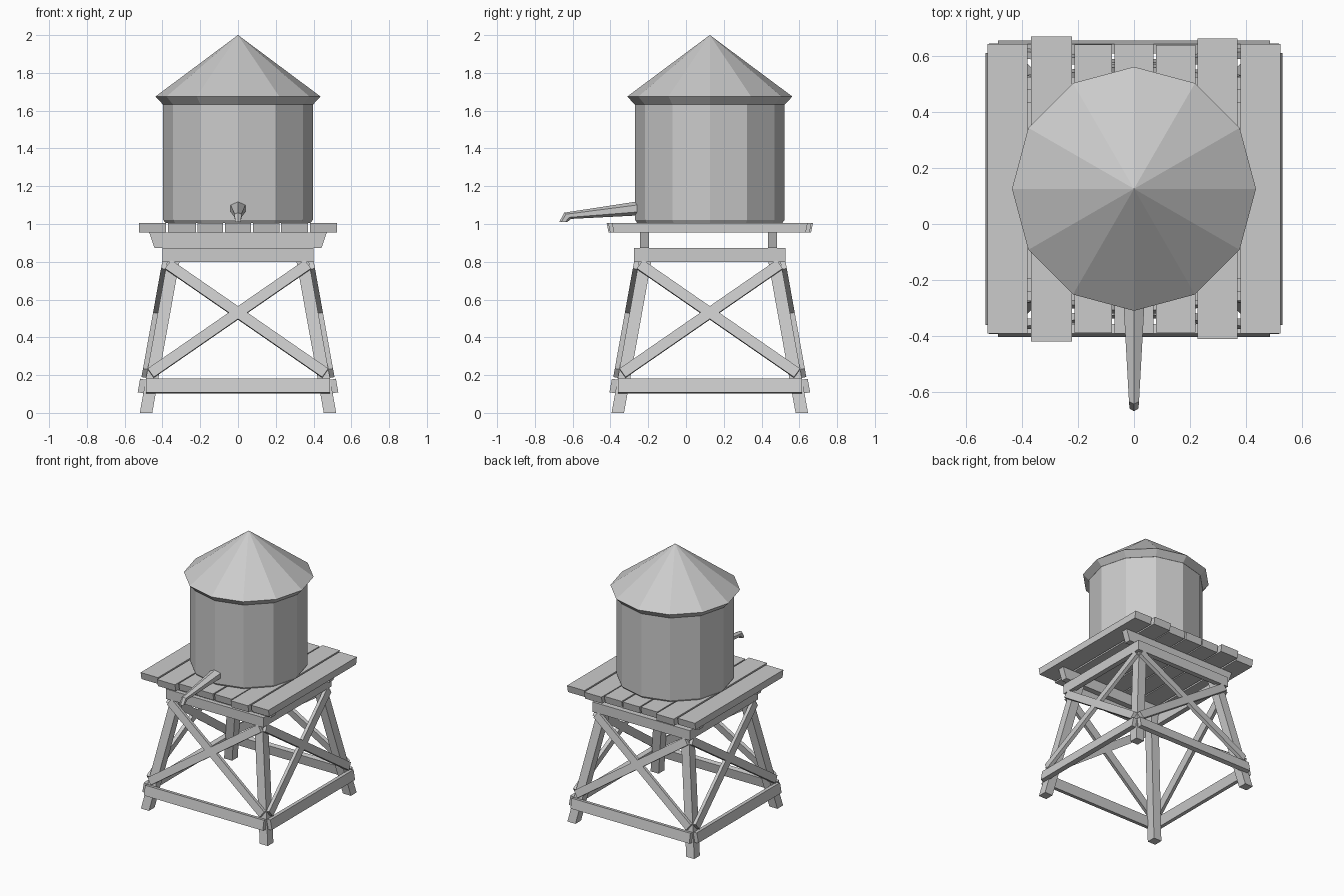
import bpy, math
from mathutils import Vector, Matrix

if "Cube" in bpy.data.objects:
    bpy.data.objects.remove(bpy.data.objects["Cube"])

CY = 0.126          # tower axis in y
LEAN = 0.18         # inward slope of the legs
CENTRE = Matrix.Translation((0, CY, 0))


def loft(name, rings, mat=CENTRE):
    """Closed solid through rings of equal point count."""
    n = len(rings[0])
    verts = [mat @ Vector(p) for r in rings for p in r]
    faces = [tuple(reversed(range(n))),
             tuple(range((len(rings) - 1) * n, len(rings) * n))]
    for k in range(len(rings) - 1):
        for i in range(n):
            j = (i + 1) % n
            faces.append((k*n + i, k*n + j, (k+1)*n + j, (k+1)*n + i))
    me = bpy.data.meshes.new(name)
    me.from_pydata(verts, [], faces)
    me.validate()
    ob = bpy.data.objects.new(name, me)
    bpy.context.collection.objects.link(ob)
    # consistent outward normals
    import bmesh
    bm = bmesh.new()
    bm.from_mesh(me)
    bmesh.ops.recalc_face_normals(bm, faces=bm.faces)
    bm.to_mesh(me)
    bm.free()
    return ob


def rect(x0, x1, y0, y1, z):
    return [(x0, y0, z), (x1, y0, z), (x1, y1, z), (x0, y1, z)]


def bar(name, a, b, normal, width, thick, mat):
    """Board from a to b whose wide face looks along normal."""
    a, b = Vector(a), Vector(b)
    d = (b - a).normalized()
    n = Vector(normal).normalized() * thick / 2
    w = d.cross(n).normalized() * width / 2
    return loft(name, [[p - n - w, p + n - w, p + n + w, p - n + w] for p in (a, b)], mat)


def circle(r, z, n=12):
    return [(r * math.cos(2*math.pi*i/n), r * math.sin(2*math.pi*i/n), z) for i in range(n)]


def face_point(x, z, out):
    """Point on the sloping front face of the tower, pushed outward."""
    return (x, -(0.52 - LEAN * z) - out, z)


# Legs, boards and cross braces: one side repeated four times
for q in range(4):
    m = CENTRE @ Matrix.Rotation(q * math.pi / 2, 4, 'Z')
    rings = []
    for z in (0, 0.872):
        c, h = 0.487 - LEAN * z, 0.033
        rings.append(rect(-c - h, -c + h, -c - h, -c + h, z))
    loft("leg", rings, m)
    loft("upper_frame_board", [rect(-0.40, 0.362, -0.40, -0.362, z) for z in (0.80, 0.873)], m)
    slope = (0, -1, LEAN)
    bar("lower_board", face_point(-0.487, 0.142, 0.013), face_point(0.487, 0.142, 0.013),
        slope, 0.073, 0.035, m)
    for s in (-1, 1):
        bar("cross_brace", face_point(s * 0.37, 0.785, 0.012), face_point(-s * 0.462, 0.21, 0.012),
            slope, 0.056, 0.026, m)

# Joists with angled ends
for y in (-0.345, 0.332):
    loft("joist", [rect(-0.442, 0.442, y - 0.024, y + 0.024, 0.873),
                   rect(-0.47, 0.47, y - 0.024, y + 0.024, 0.954)])

# Deck planks of uneven length
planks = [(-0.453, 0.142, 0.518), (-0.296, 0.147, 0.546), (-0.146, 0.135, 0.516),
          (0, 0.138, 0.518), (0.150, 0.142, 0.515), (0.299, 0.142, 0.538), (0.453, 0.142, 0.518)]
for x, w, l in planks:
    loft("deck_plank", [rect(x - w/2, x + w/2, -l + 0.01, l - 0.01, 0.954),
                        rect(x - w/2, x + w/2, -l, l, 1.006)])

# Tank and conical roof
loft("tank", [circle(0.383, 1.004), circle(0.396, 1.022), circle(0.396, 1.64)])
loft("roof", [circle(0.397, 1.632), circle(0.437, 1.675), circle(0.0005, 2.0)])

# Tapered six-sided spout with a drooping tip: (top y, z), (bottom y, z), half width
spout = [((-0.24, 1.122), (-0.24, 1.046), 0.040),
         ((-0.645, 1.060), (-0.608, 1.027), 0.018),
         ((-0.671, 1.010), (-0.630, 1.010), 0.016)]
rings = []
for t, b, hw in spout:
    t, b = Vector((0, *t)), Vector((0, *b))
    side = Vector((hw, 0, 0))
    u, v = t.lerp(b, 0.25), t.lerp(b, 0.75)
    rings.append([t, u + side, v + side, b, v - side, u - side])
loft("spout", rings, Matrix.Identity(4))
